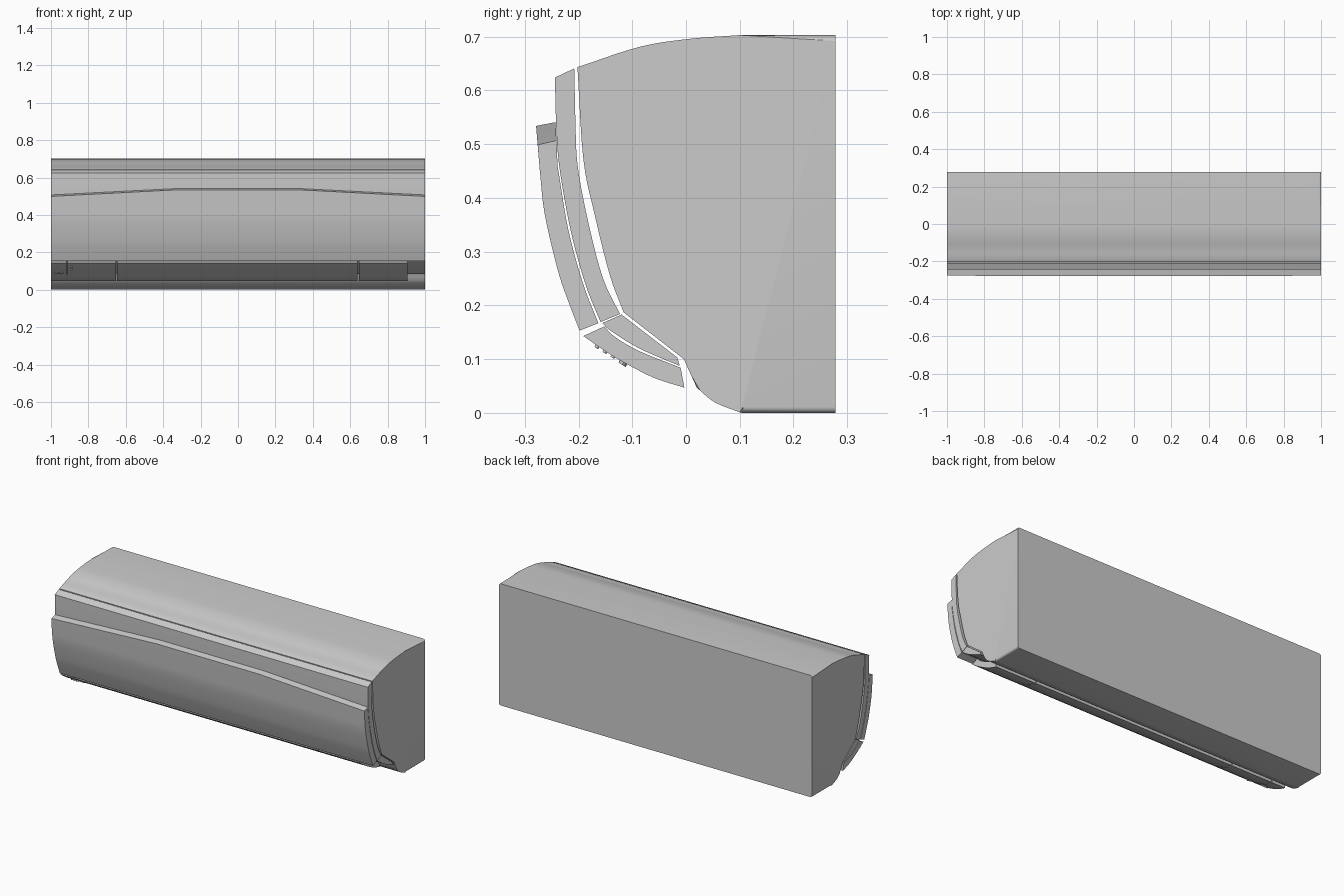
import bpy, bmesh, math
from mathutils import Vector

cube = bpy.data.objects.get("Cube")
if cube:
    bpy.data.objects.remove(cube)

grey = bpy.data.materials.new("light_grey_plastic")
grey.use_nodes = True
colour = (0.6, 0.6, 0.6, 1)
grey.diffuse_color = colour
grey.node_tree.nodes["Principled BSDF"].inputs["Base Color"].default_value = colour


def curve(points, steps=5):
    """Smooth curve through a few (y, z) points."""
    p = [Vector(q) for q in points]
    p = [2 * p[0] - p[1]] + p + [2 * p[-1] - p[-2]]
    out = []
    for a, b, c, d in zip(p, p[1:], p[2:], p[3:]):
        for i in range(steps):
            t = i / steps
            out.append(0.5 * (2 * b + (c - a) * t + (2 * a - 5 * b + 4 * c - d) * t * t
                              + (3 * b - a - 3 * c + d) * t ** 3))
    return [tuple(v) for v in out] + [tuple(points[-1])]


def finish(name, bm):
    bmesh.ops.recalc_face_normals(bm, faces=bm.faces)
    mesh = bpy.data.meshes.new(name)
    bm.to_mesh(mesh)
    bm.free()
    mesh.materials.append(grey)
    obj = bpy.data.objects.new(name, mesh)
    bpy.context.collection.objects.link(obj)
    bpy.context.view_layer.objects.active = obj
    bpy.ops.object.select_all(action='DESELECT')
    obj.select_set(True)
    bpy.ops.object.shade_smooth_by_angle(angle=math.radians(28))
    return obj


def loft(sections):
    """Skin (x, profile) sections and cap both ends."""
    bm = bmesh.new()
    rings = [[bm.verts.new((x, y, z)) for y, z in prof] for x, prof in sections]
    for r, s in zip(rings, rings[1:]):
        for i in range(len(r)):
            j = (i + 1) % len(r)
            bm.faces.new((r[i], r[j], s[j], s[i]))
    bm.faces.new(rings[0])
    bm.faces.new(rings[-1])
    return bm


def extrude(name, prof, x0=-1, x1=1):
    return finish(name, loft([(x0, prof), (x1, prof)]))


# Main body, with the ends of the top and underside rounded over
body = ([(0.278, 0), (0.105, 0)]
        + curve([(0.1, 0.001), (0.053, 0.02), (0.02, 0.047)])
        + [(-0.004, 0.1)]
        + curve([(-0.116, 0.187), (-0.142, 0.257), (-0.17, 0.369), (-0.191, 0.472), (-0.202, 0.643)])
        + curve([(-0.2, 0.644), (-0.087, 0.681), (0.006, 0.696), (0.1, 0.703)])
        + [(0.278, 0.703)])
bm = loft([(-1, body), (1, body)])
ends = [e for e in bm.edges
        if abs(e.verts[0].co.x - e.verts[1].co.x) < 0.01
        and (all(v.co.z > 0.6435 for v in e.verts) or all(v.co.z < 0.048 for v in e.verts))]
bmesh.ops.bevel(bm, geom=ends, offset=0.011, segments=4, profile=0.5, affect='EDGES')
finish("main_body", bm)

# Backing panel behind the front cover
backing = ([(-0.208, 0.641), (-0.244, 0.624)]
           + curve([(-0.242, 0.54), (-0.236, 0.46), (-0.215, 0.341), (-0.187, 0.239), (-0.159, 0.169)])
           + curve([(-0.123, 0.184), (-0.155, 0.252), (-0.183, 0.36), (-0.202, 0.463), (-0.206, 0.55)]))
extrude("backing_panel", backing)

# Front cover, whose top edge drops toward both ends
skin = (curve([(-0.272, 0.45), (-0.263, 0.37), (-0.239, 0.267), (-0.22, 0.21), (-0.198, 0.153)])
        + curve([(-0.163, 0.167), (-0.191, 0.239), (-0.219, 0.341), (-0.239, 0.46)]))
middle = [(-0.243, 0.541), (-0.279, 0.534)] + skin
side = [(-0.241, 0.507), (-0.276, 0.499)] + skin
finish("front_cover", loft([(-1, side), (-0.33, middle), (0.33, middle), (1, side)]))

# Inner louvre along the air outlet
inner = ([(-0.12, 0.183), (-0.016, 0.103), (-0.012, 0.089)]
         + curve([(-0.013, 0.088), (-0.087, 0.12), (-0.139, 0.152), (-0.156, 0.167)]))
extrude("inner_louvre", inner)

# Outer louvre, in segments with narrow seams and an open right end
outer = (curve([(-0.191, 0.143), (-0.152, 0.116), (-0.114, 0.093), (-0.059, 0.065), (-0.003, 0.047)])
         + curve([(-0.01, 0.084), (-0.087, 0.115), (-0.133, 0.142), (-0.152, 0.161)]))
seams = [-1, -0.915, -0.65, 0.643, 0.91]
names = ["display_end", "louvre_left_part", "louvre_middle", "louvre_right_part"]
for name, a, b in zip(names, seams, seams[1:]):
    extrude(name, outer, a + (0.003 if a > -1 else 0), b - 0.003)


# Small raised controls on the outer louvre
def control(name, x, y, z, sx, sy):
    bm = bmesh.new()
    bmesh.ops.create_cone(bm, cap_ends=True, segments=16, radius1=1, radius2=1, depth=0.008)
    for v in bm.verts:
        v.co.x *= sx
        v.co.y *= sy
    obj = finish(name, bm)
    obj.location = (x, y, z)
    obj.rotation_euler.x = math.radians(-32)


control("indicator_window", -0.958, -0.117, 0.093, 0.026, 0.008)
for i in range(3):
    control(f"indicator_dot_{i + 1}", -0.89, -0.165 + i * 0.015, 0.124 - i * 0.009, 0.006, 0.004)
